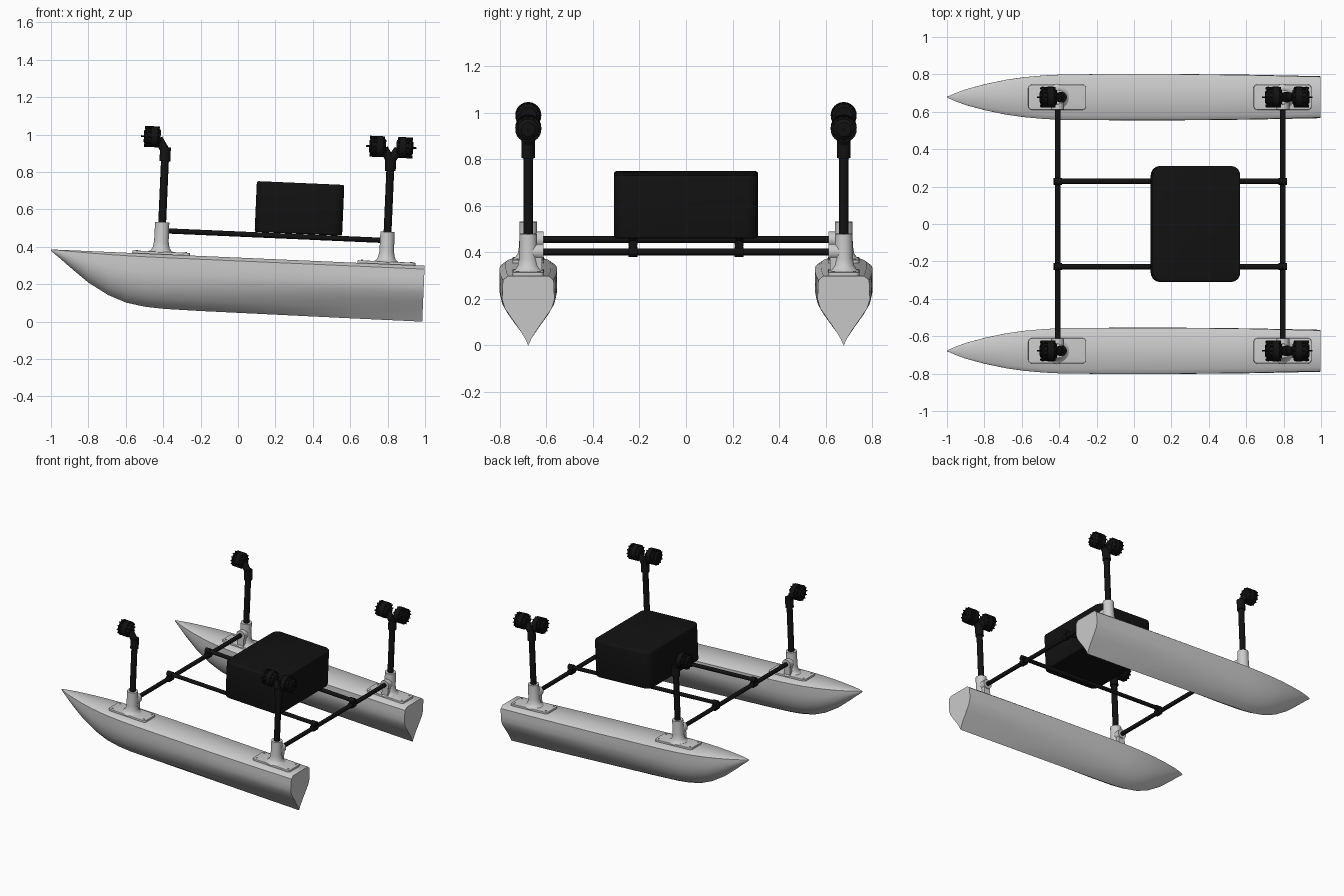
import bpy, bmesh, math
from mathutils import Matrix, Vector

if "Cube" in bpy.data.objects:
    bpy.data.objects.remove(bpy.data.objects["Cube"])

TILT = Matrix.Rotation(math.radians(2.5), 4, 'Y')   # whole boat trims bow-up
HULL_Y, DECK = 0.678, 0.342
POSTS = {"front": -0.428, "rear": 0.778}
BAR_Z, RAIL_Z, RAIL_Y = 0.437, 0.468, 0.228

black = bpy.data.materials.new("black")
black.diffuse_color = (0.006, 0.006, 0.006, 1)
black.use_nodes = True
black.node_tree.nodes["Principled BSDF"].inputs["Base Color"].default_value = black.diffuse_color


def finish(name, bm, mat=None, angle=35):
    bmesh.ops.recalc_face_normals(bm, faces=bm.faces)
    me = bpy.data.meshes.new(name)
    bm.to_mesh(me)
    bm.free()
    me.transform(TILT)
    me.shade_smooth()
    me.set_sharp_from_angle(angle=math.radians(angle))
    if mat:
        me.materials.append(mat)
    ob = bpy.data.objects.new(name, me)
    bpy.context.collection.objects.link(ob)
    return ob


def add_tube(bm, p, q, r1, r2=None, seg=24):
    p, q = Vector(p), Vector(q)
    d = q - p
    m = Matrix.Translation((p + q) / 2) @ d.to_track_quat('Z', 'Y').to_matrix().to_4x4()
    bmesh.ops.create_cone(bm, cap_ends=True, segments=seg, radius1=r1,
                          radius2=r1 if r2 is None else r2, depth=d.length, matrix=m)


def tube(name, p, q, r1, r2=None, mat=black):
    bm = bmesh.new()
    add_tube(bm, p, q, r1, r2)
    return finish(name, bm, mat)


def box(name, centre, size, corner=0.0, edge=0.0, mat=None):
    """Box with rounded vertical corners and softened top and bottom edges."""
    bm = bmesh.new()
    bmesh.ops.create_cube(bm, size=1, matrix=Matrix.Translation(centre) @ Matrix.Diagonal((*size, 1)))
    if corner:
        up = [e for e in bm.edges if abs((e.verts[0].co - e.verts[1].co).z) > 1e-4]
        bmesh.ops.bevel(bm, geom=up, offset=corner, segments=6, profile=0.5, affect='EDGES')
    if edge:
        rim = [e for e in bm.edges if abs((e.verts[0].co - e.verts[1].co).z) < 1e-5]
        bmesh.ops.bevel(bm, geom=rim, offset=edge, segments=3, profile=0.5, affect='EDGES')
    return finish(name, bm, mat)


# Hull: stations (x, half width, keel height) and two sections (width, height fractions)
STATIONS = [(-1.016, .002, .335), (-.96, .026, .292), (-.908, .044, .25), (-.81, .070, .175),
            (-.70, .093, .112), (-.60, .107, .075), (-.5, .116, .058), (-.4, .121, .051),
            (-.2, .123, .048), (.2, .123, .046), (.6, .118, .044), (.984, .109, .043)]
MID = [(0, 1), (.8, 1), (1, .94), (1, .8), (.99, .65), (.94, .5), (.8, .33), (.57, .18), (.3, .07), (0, 0)]
STERN = [(0, 1), (.8, 1), (1, .94), (1.02, .8), (1.03, .66), (.92, .53), (.62, .37), (.33, .22), (.13, .1), (0, 0)]


def hull(name, yc):
    bm = bmesh.new()
    rings = []
    for x, w, keel in STATIONS:
        t = min(1, max(0, (x + .3) / 1.284))
        half = [((1 - t) * a[0] + t * b[0], (1 - t) * a[1] + t * b[1]) for a, b in zip(MID, STERN)]
        loop = half + [(-u, v) for u, v in half[-2:0:-1]]
        rings.append([bm.verts.new((x, yc + u * w, keel + v * (DECK - keel))) for u, v in loop])
    n = len(rings[0])
    for a, b in zip(rings, rings[1:]):
        for i in range(n):
            j = (i + 1) % n
            bm.faces.new((a[i], a[j], b[j], b[i]))
    bm.faces.new(rings[0])
    bm.faces.new(rings[-1])
    return finish(name, bm, angle=40)


def socket(name, x, y, side):
    """Flared post socket with an inward sleeve for the crossbar."""
    bm = bmesh.new()
    prof = [(0, .35), (.072, .352), (.055, .362), (.045, .378), (.039, .41), (.038, .514), (0, .514)]
    vs = [bm.verts.new((x + r, y, z)) for r, z in prof]
    es = [bm.edges.new(p) for p in zip(vs, vs[1:])]
    bmesh.ops.spin(bm, geom=vs + es, cent=(x, y, 0), axis=(0, 0, 1), angle=math.tau, steps=32)
    bmesh.ops.remove_doubles(bm, verts=bm.verts, dist=1e-5)
    add_tube(bm, (x, y, BAR_Z), (x, y - side * .066, BAR_Z), .034)
    m = Matrix.Translation((x, y - side * .03, .394)) @ Matrix.Diagonal((.05, .06, .085, 1))
    bmesh.ops.create_cube(bm, size=1, matrix=m)
    finish(name, bm)


def pod(name, x, y, d):
    """Thruster pod facing along x in direction d: arm, body, ribbed cage, shaft."""
    z = .968
    bm = bmesh.new()
    P = lambda o: (x + d * o, y, z)
    add_tube(bm, (x, y, .895), (x + d * .04, y, z - .01), .024)
    add_tube(bm, P(.028), P(.045), .036, .052)
    add_tube(bm, P(.045), P(.078), .056)
    add_tube(bm, P(.078), P(.098), .044)
    add_tube(bm, P(.098), P(.106), .056)
    add_tube(bm, P(.106), P(.118), .045, .03)
    add_tube(bm, P(.118), P(.134), .005, seg=10)
    for k in range(12):
        a = math.tau * k / 12
        off = Vector((0, math.cos(a), math.sin(a))) * .051
        add_tube(bm, Vector(P(.035)) + off, Vector(P(.115)) + off, .005, seg=6)
    finish(name, bm, black)


for side, label in ((1, "left"), (-1, "right")):
    y = side * HULL_Y
    hull(f"{label}_hull", y)
    for end, x in POSTS.items():
        tag = f"{end}_{label}"
        # deck plate with screws
        box(f"{tag}_deck_plate", (x + .002, y, DECK + .005), (.31, .135, .018), .02, .003)
        bm = bmesh.new()
        for sx in (-1, 1):
            for sy in (-1, 1):
                c = Vector((x + .002 + sx * .132, y + sy * .046, DECK + .01))
                add_tube(bm, c, c + Vector((0, 0, .008)), .006, seg=12)
        finish(f"{tag}_plate_screws", bm)
        socket(f"{tag}_socket", x, y, side)
        # mast, collar and pods
        tube(f"{tag}_mast", (x, y, .5), (x, y, .9), .021)
        tube(f"{tag}_mast_collar", (x, y, .84), (x, y, .915), .029)
        for d in ((-1,) if end == "front" else (-1, 1)):
            pod(f"{tag}_pod_{'fore' if d < 0 else 'aft'}", x, y, d)
    # lengthwise rail
    ry = side * RAIL_Y
    tube(f"{label}_rail", (POSTS["front"] - .015, ry, RAIL_Z), (POSTS["rear"] + .015, ry, RAIL_Z), .014)

for end, x in POSTS.items():
    tube(f"{end}_crossbar", (x, -.66, BAR_Z), (x, .66, BAR_Z), .015)
    for side, label in ((1, "left"), (-1, "right")):
        # clamps joining rails to crossbars
        ry = side * RAIL_Y
        tube(f"{end}_{label}_bar_clamp", (x, ry - .019, BAR_Z), (x, ry + .019, BAR_Z), .023)
        tube(f"{end}_{label}_rail_clamp", (x - .02, ry, RAIL_Z), (x + .02, ry, RAIL_Z), .019)

# Equipment case
box("equipment_case", (.302, 0, .619), (.468, .62, .272), .05, .01, black)
